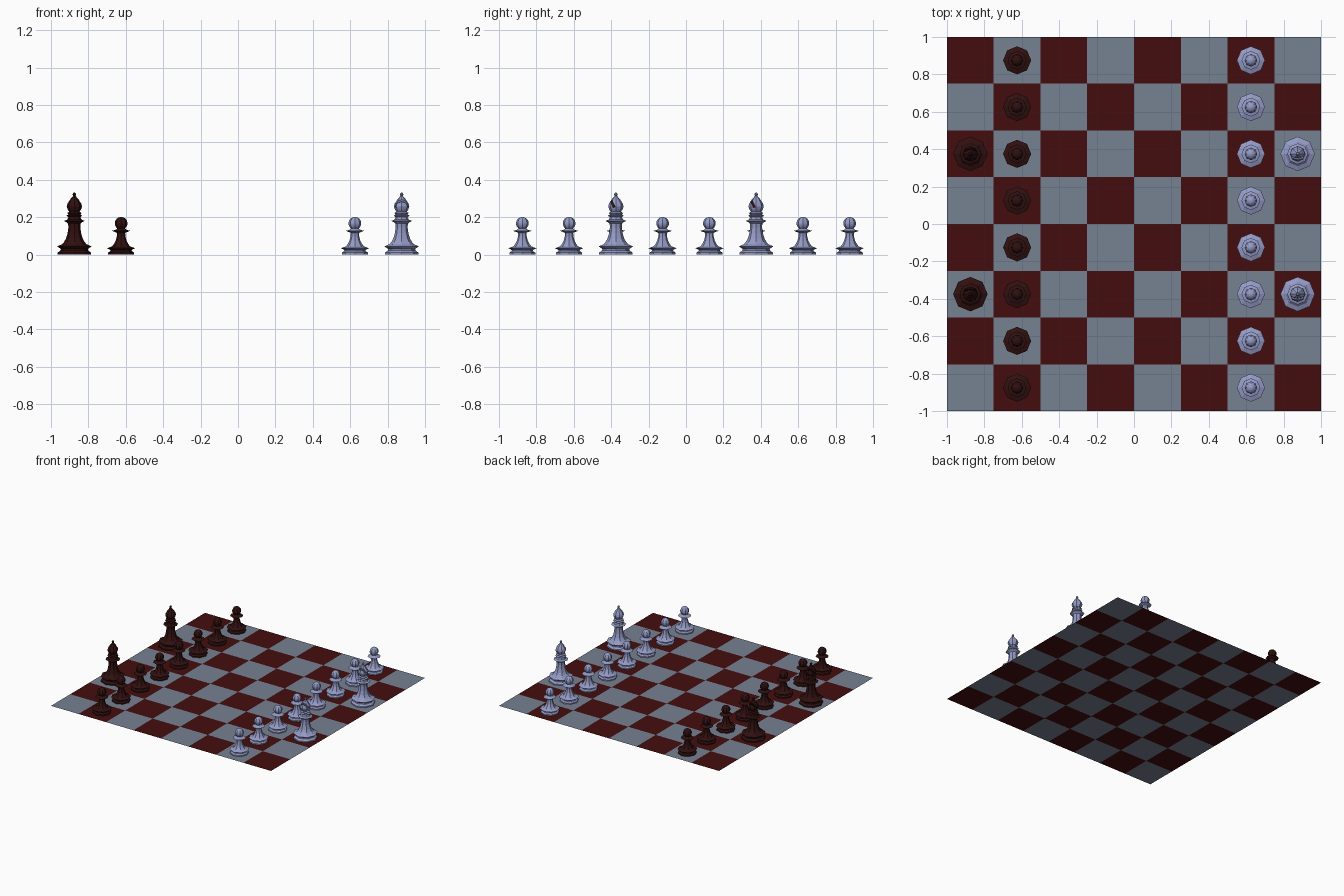
import bpy, bmesh, math
from mathutils import Matrix

if "Cube" in bpy.data.objects:
    bpy.data.objects.remove(bpy.data.objects["Cube"])


def material(name, rgb):
    m = bpy.data.materials.new(name)
    m.diffuse_color = (*rgb, 1)
    m.use_nodes = True
    m.node_tree.nodes["Principled BSDF"].inputs["Base Color"].default_value = m.diffuse_color
    return m


GREY = material("board grey", (0.18, 0.22, 0.285))
RED = material("board red", (0.057, 0.004, 0.004))
LIGHT = material("light piece", (0.30, 0.33, 0.57))
DARK = material("dark piece", (0.030, 0.005, 0.005))
SIDES = 8


def add_object(name, mesh, location=(0, 0, 0), turn=0):
    ob = bpy.data.objects.new(name, mesh)
    ob.location = location
    ob.rotation_euler.z = turn
    bpy.context.collection.objects.link(ob)
    return ob


def lathe(name, profile):
    """Turn (radius, height) points into a closed, flat-faced solid."""
    bm = bmesh.new()
    rings = []
    for r, z in profile:
        rings.append([bm.verts.new((r * math.cos(2 * math.pi * k / SIDES),
                                    r * math.sin(2 * math.pi * k / SIDES), z))
                      for k in range(SIDES)])
    for a, b in zip(rings, rings[1:]):
        for k in range(SIDES):
            n = (k + 1) % SIDES
            bm.faces.new((a[k], a[n], b[n], b[k]))
    bm.faces.new(rings[0][::-1])
    bm.faces.new(rings[-1])
    mesh = bpy.data.meshes.new(name)
    bm.to_mesh(mesh)
    bm.free()
    return mesh


def ball(radius, centre, steps, start):
    """Profile of a ball, from the start angle up to just short of the pole."""
    end = math.radians(86)
    return [(radius * math.cos(t), centre + radius * math.sin(t))
            for t in (start + (end - start) * i / steps for i in range(steps + 1))]


# board: flat grid, squares coloured in alternation
bm = bmesh.new()
bmesh.ops.create_grid(bm, x_segments=8, y_segments=8, size=1)
for f in bm.faces:
    c = f.calc_center_median()
    f.material_index = (math.floor((c.x + 1) * 4) + math.floor((c.y + 1) * 4)) % 2
board = bpy.data.meshes.new("board")
bm.to_mesh(board)
bm.free()
board.materials.append(GREY)
board.materials.append(RED)
add_object("board", board)

# pawn: stepped foot, flared body, collar and ball head
pawn = lathe("pawn", [
    (0.070, 0.001), (0.070, 0.010), (0.058, 0.018), (0.056, 0.024),
    (0.075, 0.034), (0.048, 0.044), (0.040, 0.054), (0.029, 0.075),
    (0.023, 0.098), (0.022, 0.116), (0.030, 0.120), (0.050, 0.127),
    (0.030, 0.132), (0.020, 0.140)] + ball(0.034, 0.167, 7, math.radians(-48)))

# bishop: taller body, three collars, pointed head with finial
bishop = lathe("bishop", [
    (0.090, 0.001), (0.090, 0.010), (0.074, 0.022), (0.072, 0.030),
    (0.092, 0.044), (0.066, 0.055), (0.056, 0.066), (0.045, 0.085),
    (0.036, 0.115), (0.032, 0.145), (0.033, 0.165), (0.040, 0.172),
    (0.056, 0.180), (0.038, 0.187), (0.032, 0.200), (0.042, 0.208),
    (0.032, 0.215), (0.038, 0.222), (0.028, 0.229), (0.036, 0.242),
    (0.041, 0.257), (0.037, 0.272), (0.024, 0.293), (0.009, 0.311),
    (0.006, 0.314), (0.010, 0.321), (0.007, 0.329), (0.002, 0.332)])

# slanted slot sawn through the bishop's head
blank = add_object("bishop_blank", bishop)
bm = bmesh.new()
bmesh.ops.create_cube(bm, size=1, matrix=Matrix.Translation((0, -0.022, 0.280))
                      @ Matrix.Rotation(math.radians(25), 4, 'X')
                      @ Matrix.Diagonal((0.2, 0.011, 0.060, 1)))
saw_mesh = bpy.data.meshes.new("slot_cutter")
bm.to_mesh(saw_mesh)
bm.free()
saw = add_object("slot_cutter", saw_mesh)
saw.hide_render = True
cut = blank.modifiers.new("slot", 'BOOLEAN')
cut.operation = 'DIFFERENCE'
cut.solver = 'EXACT'
cut.object = saw
graph = bpy.context.evaluated_depsgraph_get()
bishop = bpy.data.meshes.new_from_object(blank.evaluated_get(graph))
bpy.data.objects.remove(blank)
bpy.data.objects.remove(saw)

# set out both sides; the dark side is the light side turned half round
for side, label, mat, turn in ((1, "light", LIGHT, 0), (-1, "dark", DARK, math.pi)):
    pawn_mesh, bishop_mesh = pawn.copy(), bishop.copy()
    for mesh in (pawn_mesh, bishop_mesh):
        mesh.materials.clear()
        mesh.materials.append(mat)
    for i in range(8):
        add_object(f"{label}_pawn_{i + 1}", pawn_mesh,
                   (side * 0.625, -0.875 + 0.25 * i, 0), turn)
    for i, y in enumerate((-0.375, 0.375)):
        add_object(f"{label}_bishop_{i + 1}", bishop_mesh, (side * 0.875, y, 0), turn)
